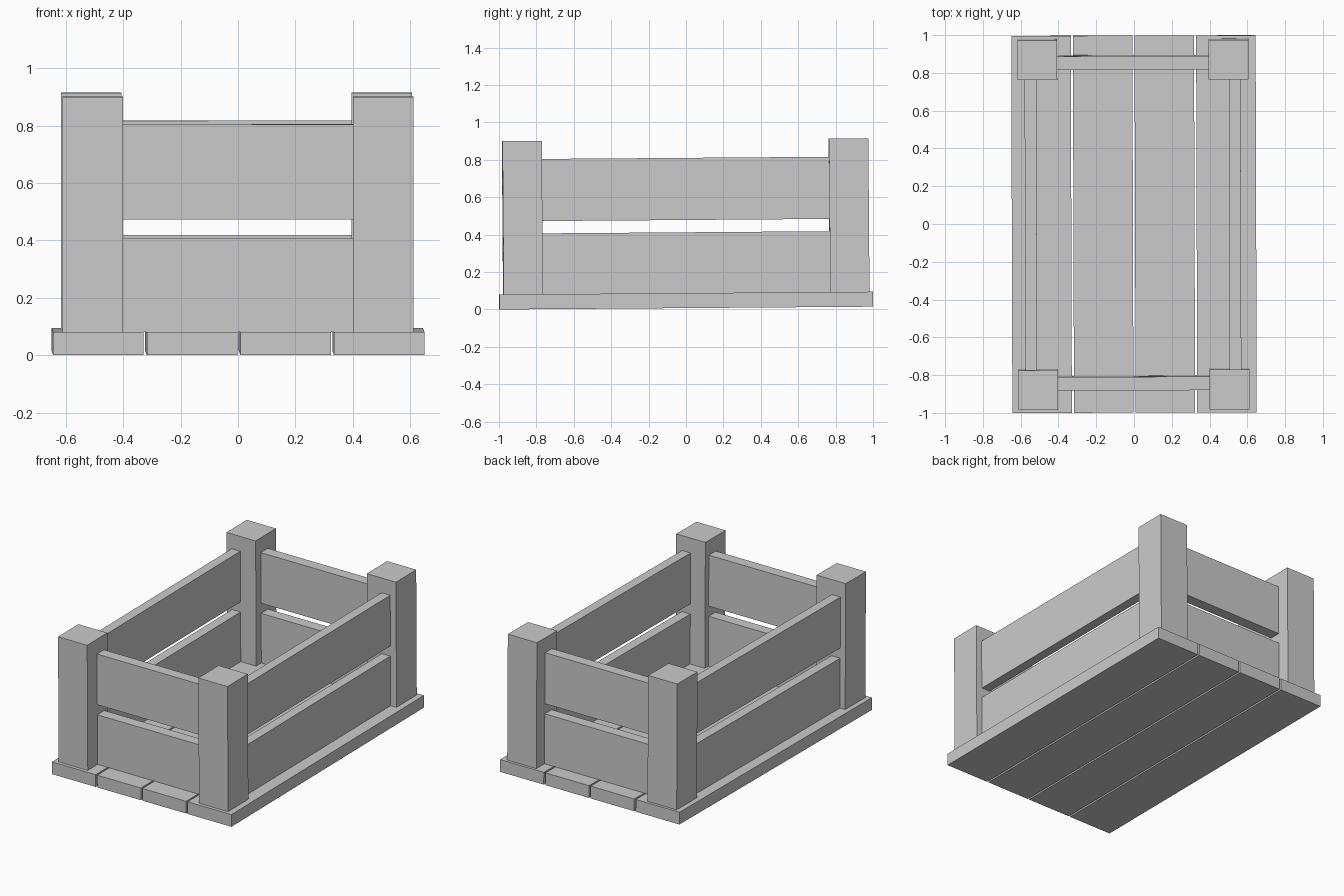
import bpy
import bmesh
from mathutils import Matrix, Vector

if "Cube" in bpy.data.objects:
    bpy.data.objects.remove(bpy.data.objects["Cube"])

# The whole crate sits very slightly tilted (back raised) and turned
TILT = (Matrix.Translation((0, -1, 0)) @ Matrix.Rotation(0.0075, 4, 'X')
        @ Matrix.Translation((0, 1, 0)) @ Matrix.Rotation(0.003, 4, 'Z'))


def box(name, x, y, z):
    """Box from (min, max) ranges on each axis."""
    lo, hi = Vector((x[0], y[0], z[0])), Vector((x[1], y[1], z[1]))
    bm = bmesh.new()
    bmesh.ops.create_cube(bm, size=1, matrix=Matrix.Translation((lo + hi) / 2)
                          @ Matrix.Diagonal((*(hi - lo), 1)))
    bm.transform(TILT)
    mesh = bpy.data.meshes.new(name)
    bm.to_mesh(mesh)
    bm.free()
    bpy.context.collection.objects.link(bpy.data.objects.new(name, mesh))


# Floor planks
WIDTH, PITCH = 0.315, 0.3285
for i in range(4):
    cx = (i - 1.5) * PITCH * 0.993
    box(f"floor_plank_{i + 1}", (cx - WIDTH / 2, cx + WIDTH / 2), (-0.998, 0.998), (0, 0.08))

# Corner posts
for ex, side in ((-1, "left"), (1, "right")):
    for ey, end in ((-1, "front"), (1, "back")):
        cx, cy = ex * 0.506 - 0.003, ey * 0.873 + 0.002
        box(f"{end}_{side}_post", (cx - 0.105, cx + 0.105), (cy - 0.105, cy + 0.105), (0.08, 0.9))

# Wall boards, two high on each side
for level, z in (("lower", (0.08, 0.405)), ("upper", (0.471, 0.803))):
    for cx, side in ((-0.546, "left"), (0.535, "right")):
        box(f"{side}_{level}_board", (cx - 0.031, cx + 0.031), (-0.77, 0.77), z)
    for cy, end in ((-0.839, "front"), (0.859, "back")):
        box(f"{end}_{level}_board", (-0.405, 0.4), (cy - 0.036, cy + 0.036), z)
